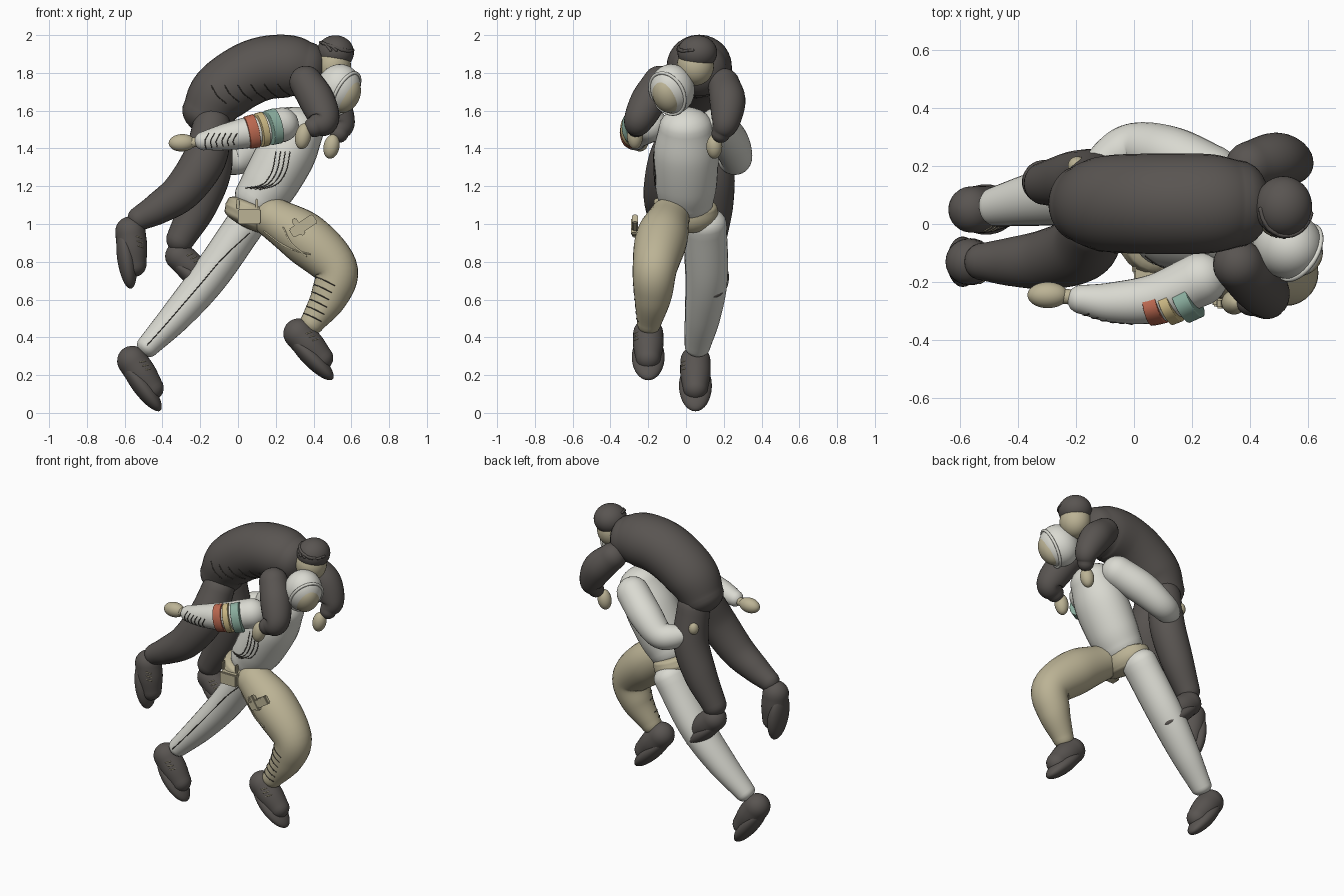
import bpy, bmesh, math
from mathutils import Vector, Matrix
from mathutils.bvhtree import BVHTree

cube = bpy.data.objects.get("Cube")
if cube:
    bpy.data.objects.remove(cube, do_unlink=True)


def material(name, rgb):
    m = bpy.data.materials.new(name)
    m.use_nodes = True
    m.diffuse_color = (*rgb, 1)
    m.node_tree.nodes["Principled BSDF"].inputs["Base Color"].default_value = (*rgb, 1)
    return m


DARK = material("charcoal cloth", (.1, .09, .083))
LIGHT = material("pale grey cloth", (.7, .7, .64))
TAN = material("tan", (.5, .45, .3))
RED = material("brick red", (.5, .14, .08))
YELLOW = material("straw yellow", (.6, .48, .23))
TEAL = material("sage teal", (.26, .43, .35))
INK = material("dark seam", (.06, .054, .045))
trees = {}


def finish(bm, name, mat, smooth=True):
    bmesh.ops.recalc_face_normals(bm, faces=bm.faces)
    for f in bm.faces:
        f.smooth = smooth
    trees[name] = BVHTree.FromBMesh(bm)
    me = bpy.data.meshes.new(name)
    bm.to_mesh(me)
    bm.free()
    me.materials.append(mat)
    ob = bpy.data.objects.new(name, me)
    bpy.context.collection.objects.link(ob)


def spline(pts, steps=8):
    """Catmull-Rom through points of x, y, z, radius."""
    p = [Vector(q) for q in pts]
    p = [2 * p[0] - p[1]] + p + [2 * p[-1] - p[-2]]
    out = []
    for a, b, c, d in zip(p, p[1:], p[2:], p[3:]):
        for i in range(steps):
            t = i / steps
            out.append(.5 * (2 * b + (c - a) * t + (2 * a - 5 * b + 4 * c - d) * t * t
                             + (3 * b - a - 3 * c + d) * t ** 3))
    return out + [p[-2]]


def limb(name, mat, pts, wide=1, cap=1, sides=28):
    """Round-ended sweep; wide scales the cross-section sideways."""
    path = spline(pts)
    pos = [q.xyz for q in path]
    rad = [q[3] for q in path]
    t0, t1 = (pos[1] - pos[0]).normalized(), (pos[-1] - pos[-2]).normalized()
    tan = [(pos[min(i + 1, len(pos) - 1)] - pos[max(i - 1, 0)]).normalized()
           for i in range(len(pos))]
    angles = [math.radians(a) for a in (15, 30, 45, 60, 75, 87)]
    ends = [[(c + t * r * cap * math.sin(a), t, r * math.cos(a)) for a in angles]
            for c, t, r in ((pos[0], -t0, rad[0]), (pos[-1], t1, rad[-1]))]
    rings = [(c, -t, r) for c, t, r in reversed(ends[0])] + list(zip(pos, tan, rad)) + ends[1]
    bm = bmesh.new()
    loops = []
    for c, t, r in rings:
        ref = Vector((0, 1, 0)) if abs(t.y) < .9 else Vector((1, 0, 0))
        side = (ref - t * ref.dot(t)).normalized()
        up = side.cross(t)
        loops.append([bm.verts.new(c + side * (r * wide * math.cos(a)) + up * (r * math.sin(a)))
                      for a in (2 * math.pi * k / sides for k in range(sides))])
    for a, b in zip(loops, loops[1:]):
        for k in range(sides):
            bm.faces.new((a[k], a[(k + 1) % sides], b[(k + 1) % sides], b[k]))
    bm.faces.new(loops[0])
    bm.faces.new(loops[-1])
    finish(bm, name, mat)


def ball(name, mat, centre, size, direction=(0, 0, 1)):
    """Ellipsoid with its local z along a direction."""
    bm = bmesh.new()
    rot = Vector(direction).to_track_quat('Z', 'Y').to_matrix().to_4x4()
    bmesh.ops.create_uvsphere(bm, u_segments=32, v_segments=20, radius=1,
                              matrix=Matrix.Translation(centre) @ rot @ Matrix.Diagonal((*size, 1)))
    finish(bm, name, mat)


def box(name, mat, centre, size, tilt=0):
    bm = bmesh.new()
    bmesh.ops.create_cube(bm, size=1, matrix=Matrix.Translation(centre)
                          @ Matrix.Rotation(math.radians(tilt), 4, 'Y') @ Matrix.Diagonal((*size, 1)))
    bmesh.ops.bevel(bm, geom=bm.edges[:], offset=.006, segments=2, affect='EDGES')
    finish(bm, name, mat, False)


def stroke(name, target, pts, mat=INK, r=.003):
    """Thin raised seam laid on the front of a part along x, z points."""
    hits = []
    for x, _, z, _ in spline([(x, 0, z, 0) for x, z in pts], 5):
        hit = trees[target].ray_cast(Vector((x, -2, z)), Vector((0, 1, 0)))[0]
        if hit:
            hits.append((*hit, r))
    if len(hits) > 2:
        limb(name, mat, hits, sides=6)


def boot(name, x, y, z, dx, dz, size=1):
    d = Vector((dx, 0, dz)).normalized()
    n = Vector((d.z, 0, -d.x))
    a = Vector((x, y, z))
    toe = a + d * .175 * size + n * .005
    limb(name, DARK, [(*a, .08 * size), (*(a + toe) / 2, .08 * size), (*toe, .066 * size)])
    ball(name + "_sole", DARK, a + d * .135 * size + n * .039 * size,
         (.087 * size, .05 * size, .165 * size), d)
    for i in range(3):
        c = a + d * (.03 + .025 * i) - n * .03
        e = c - n * .025 + d * .012
        stroke(f"{name}_lace_{i}", name, [(c.x, c.z), (e.x, e.z)], TAN)


# Carrier: trunk and belt
limb("carrier_torso", LIGHT, [(.11, 0, 1.13, .135), (.17, 0, 1.22, .15), (.26, 0, 1.38, .155),
                              (.33, 0, 1.51, .13)], 1.1, .8)
limb("belt", TAN, [(.04, 0, 1.015, .125), (.058, 0, 1.05, .137), (.073, 0, 1.09, .132)], 1.25, .25)
box("belt_pouch", TAN, (.06, -.165, 1.04), (.12, .06, .08))
for i, x in enumerate((0, .1)):
    box(f"belt_loop_{i}", TAN, (x, -.155, 1.105), (.014, .03, .06))

# Carrier: legs and boots
limb("carrier_right_leg", TAN, [(.19, -.09, 1.03, .11), (.36, -.13, .92, .138), (.515, -.165, .765, .118),
                                (.485, -.175, .62, .1), (.395, -.195, .48, .065)], 1.0)
limb("carrier_left_leg", LIGHT, [(.04, .1, 1.0, .103), (-.15, .11, .725, .1), (-.32, .09, .52, .085),
                                 (-.48, .06, .35, .06)], 1.12, .8)
boot("carrier_right_boot", .32, -.2, .42, .7, -.72)
boot("carrier_left_boot", -.56, .05, .275, .6, -.8)
stroke("leg_seam", "carrier_left_leg", [(.06, .95), (-.08, .82), (-.2, .68), (-.39, .46), (-.48, .36)])
for i in range(6):
    x, z = .38 + .014 * i, .5 + .038 * i
    stroke(f"shin_strap_{i}", "carrier_right_leg", [(x - .04, z + .03), (x, z + .015), (x + .06, z - .015)])
box("thigh_pouch", TAN, (.345, -.27, .99), (.15, .03, .055), -33)
box("thigh_pouch_flap", TAN, (.32, -.274, .985), (.03, .035, .1), -33)
stroke("thigh_strap", "carrier_right_leg", [(.14, .96), (.22, .9), (.3, .86), (.38, .84)], TAN, .005)
stroke("thigh_strap_upper", "carrier_right_leg", [(.24, .98), (.28, .9), (.36, .83)], TAN, .005)

# Carrier: arms, hands and sleeve bands
ARM = [(.23, -.19, 1.525, .092), (.08, -.255, 1.49, .085), (-.07, -.27, 1.46, .07), (-.18, -.26, 1.44, .05)]
limb("carrier_right_arm", LIGHT, ARM)
limb("carrier_right_wrist", TAN, [(-.2, -.255, 1.437, .028), (-.23, -.25, 1.433, .026), (-.26, -.247, 1.43, .028)])
ball("carrier_right_hand", TAN, (-.297, -.245, 1.43), (.045, .046, .07), (1, 0, .05))
limb("carrier_left_arm", LIGHT, [(.27, .17, 1.52, .1), (.13, .235, 1.43, .1), (.01, .265, 1.35, .085),
                                 (-.07, .235, 1.345, .075), (-.15, .17, 1.37, .05)])
ball("carrier_left_hand", TAN, (-.195, .2, 1.42), (.033, .033, .042))
sleeve = spline(ARM, 20)
for name, mat, k, half, shift in (("teal_band", TEAL, 6, 3, .058), ("yellow_band", YELLOW, 14, 2, .042),
                                  ("red_band", RED, 21, 3, .028)):
    span = [Vector(sleeve[j]) for j in (k - half, k, k + half)]
    limb(name, mat, [(q.x, q.y - shift, q.z, q[3] + .004) for q in span], .72, .04)
for i in range(6):
    x = -.17 + .03 * i
    stroke(f"sleeve_fold_{i}", "carrier_right_arm", [(x, 1.4 + .004 * i), (x - .005, 1.44), (x + .015, 1.48)])
for i in range(4):
    s = .025 * i
    stroke(f"chest_fold_{i}", "carrier_torso",
           [(.04 + s, 1.19 - s * .1), (.13 + s, 1.21), (.18 + s, 1.28), (.2 + s, 1.38)])

# Carrier: hooded head looking forward, down and to the side
LOOK = Vector((.75, -.48, -.45)).normalized()
HEAD = Vector((.53, -.072, 1.715))
u = LOOK.cross(Vector((0, 0, 1))).normalized()
v = u.cross(LOOK)
ball("hood", LIGHT, HEAD, (.116, .135, .118), LOOK)
ball("carrier_face", TAN, HEAD + LOOK * .055 - v * .005, (.082, .103, .075), LOOK)
rim = []
for i in range(33):
    a = i * math.pi / 16
    rim.append((*(HEAD + LOOK * .055 + u * math.cos(a) * .104 + v * math.sin(a) * .122), .009))
limb("hood_rim", LIGHT, rim, sides=8)

# Carried person: trunk and head
limb("carried_torso", DARK, [(-.172, .07, 1.575, .132), (-.1, .07, 1.685, .16), (.02, .07, 1.775, .167),
                             (.14, .07, 1.825, .168), (.27, .07, 1.835, .165), (.36, .07, 1.82, .145)], 1.03, .75)
ball("carried_face", TAN, (.505, .05, 1.838), (.093, .098, .105))
ball("hair", DARK, (.515, .06, 1.908), (.099, .105, .091))
for i in range(5):
    x = .46 + .03 * i
    stroke(f"hair_lock_{i}", "hair", [(x - .04, 1.965 - .01 * i), (x, 1.955 - .01 * i), (x + .03, 1.92)], DARK, .008)
for i in range(7):
    x = -.14 + .07 * i
    stroke(f"side_fold_{i}", "carried_torso",
           [(x, 1.73 + .002 * i), (x + .03, 1.68 + .005 * i), (x + .075, 1.64 + .007 * i)])

# Carried person: arms
limb("carried_right_arm", DARK, [(.36, -.14, 1.75, .088), (.42, -.2, 1.65, .094), (.455, -.25, 1.55, .08),
                                 (.405, -.262, 1.515, .055)])
ball("carried_right_hand", TAN, (.345, -.27, 1.465), (.042, .042, .07), (.2, 0, 1))
limb("carried_left_arm", DARK, [(.4, .2, 1.74, .085), (.49, .22, 1.65, .095), (.545, .21, 1.54, .075),
                                (.535, .185, 1.48, .05)])
ball("carried_left_hand", TAN, (.495, .15, 1.41), (.042, .042, .065), (.2, 0, 1))

# Carried person: legs and boots
limb("carried_right_leg", DARK, [(-.14, -.01, 1.52, .1), (-.175, -.08, 1.35, .115), (-.29, -.12, 1.18, .105),
                                 (-.42, -.13, 1.085, .085), (-.52, -.13, 1.03, .065)])
limb("carried_left_leg", DARK, [(-.14, .12, 1.52, .1), (-.14, .148, 1.3, .108), (-.21, .15, 1.1, .1),
                                (-.305, .14, .92, .075)])
boot("carried_right_boot", -.57, -.13, .96, .14, -1)
boot("carried_left_boot", -.31, .145, .83, .75, -.66, .95)
